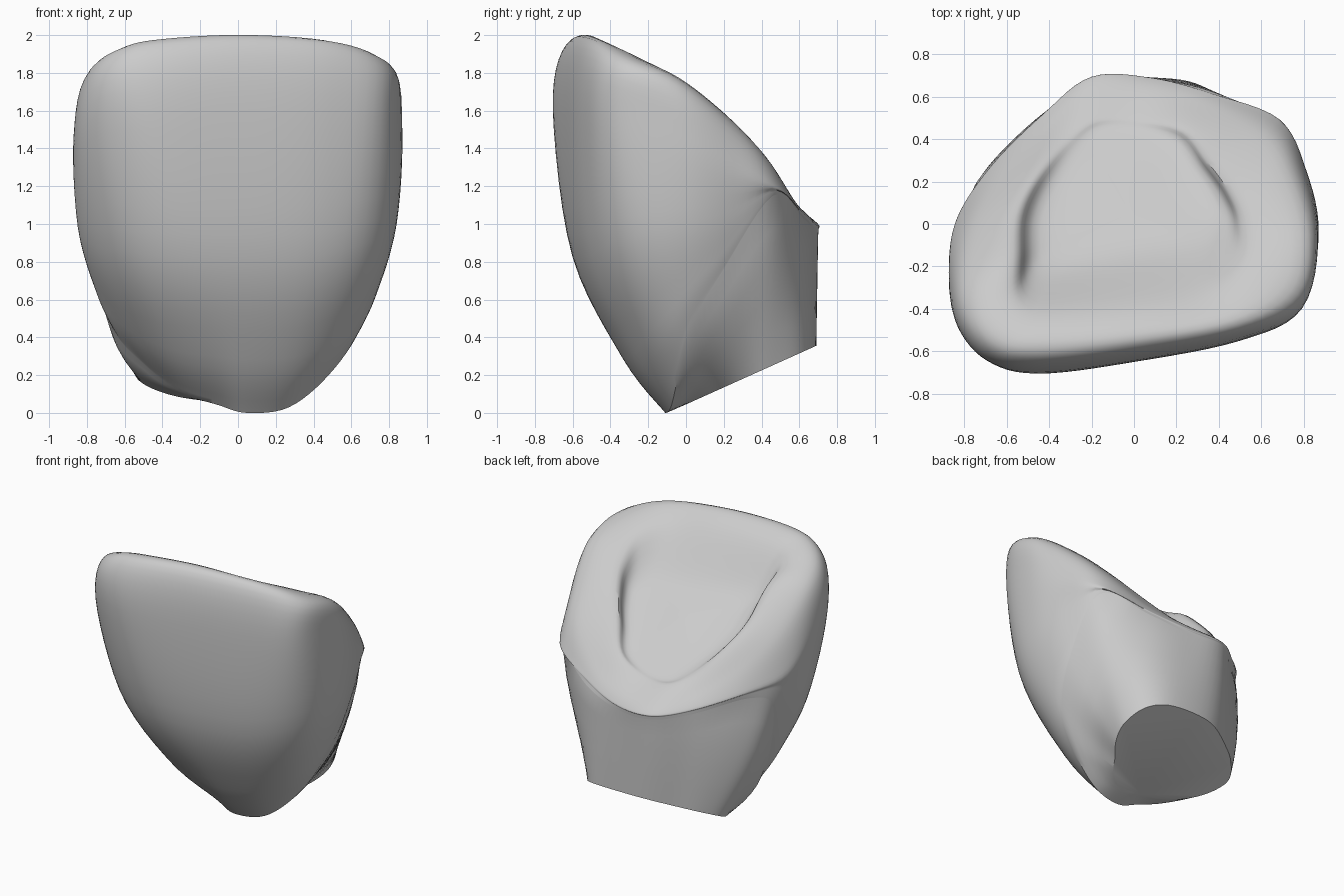
import bpy
import bmesh
from mathutils import Vector

cube = bpy.data.objects.get("Cube")
if cube:
    bpy.data.objects.remove(cube, do_unlink=True)

# Guide rings, counter-clockwise from +x, sixteen points each
BASE = [(.32, .18), (.41, .3), (.45, .44), (.39, .6), (.22, .68), (-.1, .675), (-.34, .56), (-.47, .46),
        (-.54, .35), (-.5, .24), (-.4, .14), (-.27, .07), (-.1, .03), (.05, .01), (.17, .02), (.26, .09)]
MARGIN = [(.65, .02, .45), (.73, .2, .76), (.69, .46, 1.15), (.38, .62, 1.03),
          (.08, .685, .96), (-.2, .685, .96), (-.43, .51, 1.0), (-.69, .24, 1.08),
          (-.78, .09, .98), (-.67, .03, .47), (-.49, 0, .25), (-.3, -.04, .11),
          (-.1, -.08, .04), (.05, -.11, 0), (.27, -.08, .03), (.48, -.04, .2)]
EQUATOR = [(.87, -.05, 1.48), (.81, .25, 1.33), (.68, .49, 1.2), (.36, .61, 1.07),
           (.08, .685, 1), (-.2, .69, 1), (-.42, .52, 1.04), (-.67, .27, 1.14),
           (-.84, 0, 1.25), (-.87, -.28, 1.47), (-.83, -.48, 1.5), (-.69, -.64, 1.6),
           (-.45, -.705, 1.6), (0, -.65, 1.6), (.5, -.55, 1.6), (.79, -.4, 1.6)]
CREST = [(.82, -.05, 1.76), (.73, .23, 1.55), (.6, .42, 1.36), (.33, .56, 1.14),
         (.06, .63, 1.06), (-.2, .63, 1.05), (-.39, .47, 1.11), (-.61, .23, 1.28),
         (-.75, .01, 1.46), (-.8, -.25, 1.71), (-.78, -.45, 1.82), (-.66, -.59, 1.9),
         (-.45, -.635, 1.945), (0, -.59, 1.97), (.5, -.49, 1.95), (.77, -.33, 1.87)]
SHOULDER = [(.53, 0, 1.71), (.47, .16, 1.58), (.37, .3, 1.43), (.24, .45, 1.25),
            (.03, .5, 1.15), (-.18, .5, 1.14), (-.33, .39, 1.21), (-.48, .21, 1.39),
            (-.56, .04, 1.55), (-.57, -.16, 1.73), (-.57, -.34, 1.83), (-.51, -.43, 1.89),
            (-.4, -.45, 1.92), (0, -.42, 1.94), (.34, -.35, 1.9), (.52, -.2, 1.84)]
HOLLOW = [(.4, .04), (.36, .14), (.28, .25), (.18, .36), (.02, .4), (-.16, .4), (-.26, .3), (-.37, .16),
          (-.43, .03), (-.44, -.1), (-.43, -.17), (-.38, -.2), (-.28, -.2), (0, -.15), (.26, -.1), (.36, -.04)]


def spline(a, b, c, d, t):
    return (b * 2 + (c - a) * t + (a * 2 - b * 5 + c * 4 - d) * t * t
            + (b * 3 - a - c * 3 + d) * t ** 3) * .5


def smooth_ring(points, steps=6):
    pts = [Vector(p) for p in points]
    n = len(pts)
    return [spline(pts[i - 1], pts[i], pts[(i + 1) % n], pts[(i + 2) % n], s / steps)
            for i in range(n) for s in range(steps)]


def hollow_z(x, y):
    return 1.49 + .1 * x - .73 * y


base = smooth_ring([(x, y, .045 + .45 * y) for x, y in BASE])
margin, equator, crest, shoulder = (smooth_ring(r) for r in (MARGIN, EQUATOR, CREST, SHOULDER))
hollow = smooth_ring([(x, y, hollow_z(x, y)) for x, y in HOLLOW])
count = len(base)


def bulge_ring(t, amount):
    """Ring part-way from margin to equator, pushed outwards most where the wall is tall."""
    ring = []
    for i in range(count):
        rise = equator[i] - margin[i]
        along = equator[(i + 1) % count] - equator[i - 1]
        outward = along.cross(rise).normalized()
        ring.append(margin[i].lerp(equator[i], t) + outward * rise.length ** 2 * amount)
    return ring


def root_ring(t):
    """Ring part-way up the root wall, slightly full at the sides."""
    ring = [b.lerp(m, t) for b, m in zip(base, margin)]
    return [p + Vector((p.x * .25 * t * (1 - t), 0, 0)) for p in ring]


centre = [Vector((-.02, .05, hollow_z(-.02, .05)))] * count
guides = [margin, bulge_ring(.2, .042), bulge_ring(.55, .064), equator, crest, shoulder, hollow, centre]

# Root wall, then the curved crown
rows = [root_ring(k / 5) for k in range(5)]
for g in range(len(guides) - 1):
    before = guides[max(g - 1, 0)]
    after = guides[min(g + 2, len(guides) - 1)]
    for s in range(6):
        rows.append([spline(before[i], guides[g][i], guides[g + 1][i], after[i], s / 6)
                     for i in range(count)])
rows.append(centre)

# Skin the rows and close the flat underside
bm = bmesh.new()
grid = [[bm.verts.new(p) for p in row] for row in rows]
for low, high in zip(grid, grid[1:]):
    for i in range(count):
        j = (i + 1) % count
        bm.faces.new((low[i], low[j], high[j], high[i]))
bm.faces.new(grid[0][::-1])
bmesh.ops.remove_doubles(bm, verts=bm.verts, dist=.0005)
bmesh.ops.recalc_face_normals(bm, faces=bm.faces)

mesh = bpy.data.meshes.new("tooth_crown")
bm.to_mesh(mesh)
bm.free()
crown = bpy.data.objects.new("tooth_crown", mesh)
bpy.context.collection.objects.link(crown)

# Plain grey finish
grey = bpy.data.materials.new("light grey")
grey.use_nodes = True
grey.diffuse_color = (.6, .6, .6, 1)
grey.node_tree.nodes["Principled BSDF"].inputs["Base Color"].default_value = (.6, .6, .6, 1)
mesh.materials.append(grey)

bpy.ops.object.select_all(action="DESELECT")
crown.select_set(True)
bpy.context.view_layer.objects.active = crown
bpy.ops.object.shade_smooth_by_angle(angle=.6)
